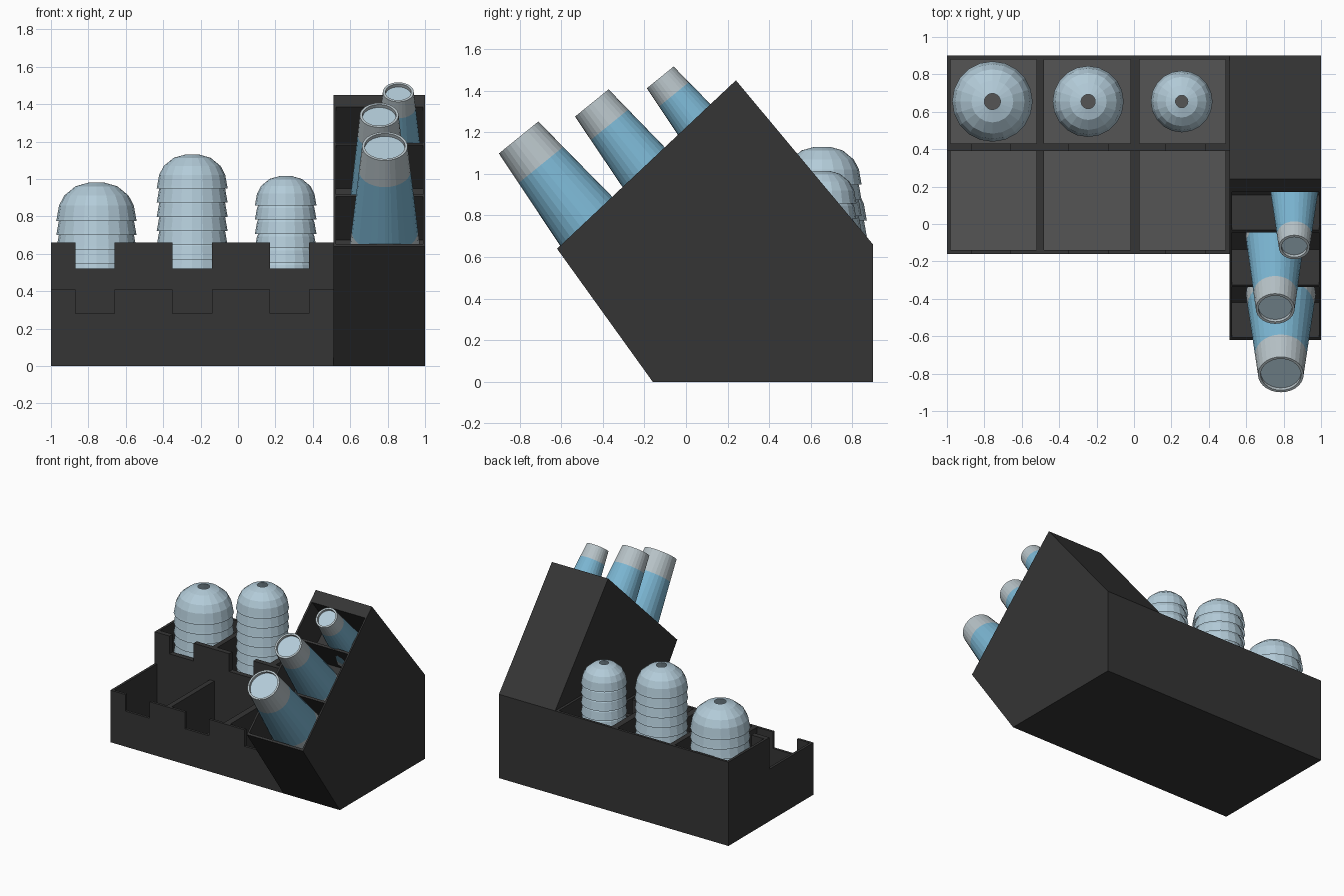
import bpy, bmesh, math
from mathutils import Vector, Matrix

if "Cube" in bpy.data.objects:
    bpy.data.objects.remove(bpy.data.objects["Cube"])


def material(name, rgb):
    m = bpy.data.materials.new(name)
    m.diffuse_color = (*rgb, 1)
    m.use_nodes = True
    m.node_tree.nodes["Principled BSDF"].inputs["Base Color"].default_value = m.diffuse_color
    return m


BLACK = material("black_plastic", (0.035, 0.035, 0.035))
GREY = material("grey_floor", (0.09, 0.09, 0.09))
LID = material("pale_blue_lid", (0.45, 0.60, 0.69))
BLUE = material("blue_band", (0.20, 0.47, 0.65))
CLEAR = material("clear_grey_cup", (0.48, 0.55, 0.58))


def finish(bm, name, mats, recalc=True):
    if recalc:
        bmesh.ops.recalc_face_normals(bm, faces=bm.faces)
    me = bpy.data.meshes.new(name)
    bm.to_mesh(me)
    bm.free()
    for m in mats:
        me.materials.append(m)
    ob = bpy.data.objects.new(name, me)
    bpy.context.collection.objects.link(ob)
    return ob


def prism(name, profile, axis, a, b, mat=BLACK):
    """Extrude a 2D profile from a to b: axis 'x' takes (y,z), 'y' takes (x,z)."""
    bm = bmesh.new()
    co = (lambda p, q: (a, p, q)) if axis == "x" else (lambda p, q: (p, a, q))
    face = bm.faces.new([bm.verts.new(co(p, q)) for p, q in profile])
    ext = bmesh.ops.extrude_face_region(bm, geom=[face])
    move = Vector((b - a, 0, 0)) if axis == "x" else Vector((0, b - a, 0))
    bmesh.ops.translate(bm, vec=move,
                        verts=[v for v in ext["geom"] if isinstance(v, bmesh.types.BMVert)])
    return finish(bm, name, [mat])


def rect(a, b, c, d):
    return [(a, c), (b, c), (b, d), (a, d)]


def lathe(bm, profile, seg, mat_ids, matrix):
    """Revolve (radius, height) points about z, then place with matrix."""
    rings = []
    for r, h in profile:
        n = 1 if r == 0 else seg
        rings.append([bm.verts.new(matrix @ Vector((r * math.cos(2 * math.pi * i / seg),
                                                   r * math.sin(2 * math.pi * i / seg), h)))
                      for i in range(n)])
    for k, (lo, hi) in enumerate(zip(rings, rings[1:])):
        for i in range(seg):
            j = (i + 1) % seg
            vs = []
            for v in (lo[i % len(lo)], lo[j % len(lo)], hi[j % len(hi)], hi[i % len(hi)]):
                if v not in vs:
                    vs.append(v)
            bm.faces.new(vs).material_index = mat_ids[k]


# ---- tray: floor, outer walls, dividers
NOTCHES = [(-0.87, -0.66), (-0.35, -0.14), (0.17, 0.38)]


def notched_wall(name, y0, y1, top, depth):
    p = [(-0.99, 0.01), (-0.99, top)]
    for a, b in NOTCHES:
        p += [(a, top), (a, top - depth), (b, top - depth), (b, top)]
    p += [(0.50, top), (0.50, 0.01)]
    # stretch ends to meet the outer sides
    p = [(-1.0 if x == -0.99 else 0.51 if x == 0.50 else x, 0 if z == 0.01 else z) for x, z in p]
    prism(name, p, "y", y0, y1)


notched_wall("tray_front_wall", -0.16, -0.14, 0.41, 0.13)
notched_wall("tray_middle_wall", 0.39, 0.43, 0.66, 0.14)
prism("tray_back_wall", rect(-1, 0.51, 0, 0.66), "y", 0.88, 0.90)
prism("tray_base", rect(-1, 0.51, 0, 0.02), "y", -0.16, 0.90)
for i, (a, b) in enumerate([(-1, -0.98), (-0.52, -0.48), (-0.02, 0.03), (0.49, 0.51)]):
    prism(f"tray_divider_front_{i}", rect(-0.14, 0.39, 0.02, 0.41), "x", a, b)
    prism(f"tray_divider_back_{i}", rect(0.43, 0.88, 0.02, 0.66), "x", a, b)
for i, (a, b) in enumerate([(-0.98, -0.52), (-0.48, -0.02), (0.03, 0.49)]):
    for j, (c, d) in enumerate([(-0.14, 0.39), (0.43, 0.88)]):
        prism(f"tray_floor_{i}_{j}", rect(c, d, 0.02, 0.026), "x", a, b, GREY)

# ---- tilted cup holder: two side panels and a body with three pockets
F, T = Vector((-0.62, 0.64)), Vector((0.24, 1.45))
DOWN = Vector((0.63, -0.777))
OUTLINE = [(0.24, 1.45), (0.90, 0.66), (0.90, 0), (-0.16, 0), (-0.62, 0.64)]
prism("holder_left_side", OUTLINE, "x", 0.51, 0.525)
prism("holder_right_side", OUTLINE, "x", 0.988, 1.0)


def on_slope(y):
    return F.lerp(T, (y - F.x) / (T.x - F.x))


comb = list(OUTLINE)
for y0, y1 in [(-0.608, -0.337), (-0.325, -0.045), (-0.033, 0.17)]:
    a, b = on_slope(y0), on_slope(y1)
    comb += [tuple(a), tuple(a + DOWN * 0.30), tuple(b + DOWN * 0.30), tuple(b)]
prism("holder_body", comb, "x", 0.525, 0.988)

# ---- upside-down tapered cups leaning out of the holder
# name, tip centre, tip radius, end of clear tip, end of blue band, length, end radius
CUPS = [("large_cup", (0.785, -0.805, 1.175), 0.122, 0.17, 0.585, 0.68, 0.187),
        ("medium_cup", (0.755, -0.453, 1.341), 0.104, 0.135, 0.56, 0.62, 0.159),
        ("small_cup", (0.857, -0.124, 1.464), 0.083, 0.105, 0.46, 0.52, 0.132)]
turn = Vector((0, 0, 1)).rotation_difference(Vector((0, DOWN.x, DOWN.y))).to_matrix().to_4x4()
for name, tip, r, g, b, length, r2 in CUPS:
    def rad(t):
        return r + (r2 - r) * t / length
    prof = [(0, 0.02), (r - 0.014, 0.02), (r - 0.014, 0), (r, 0),
            (rad(g), g), (rad(b), b), (r2, length), (0, length)]
    bm = bmesh.new()
    lathe(bm, prof, 28, [0, 1, 1, 1, 2, 1, 1], Matrix.Translation(tip) @ turn)
    finish(bm, name, [LID, CLEAR, BLUE])

# ---- stacks of nested dome lids with a drinking hole
DOME = [(1.0, 0.0), (0.985, 0.07), (0.93, 0.38), (0.80, 0.63), (0.52, 0.86), (0.20, 0.95)]
STACKS = [("large_lids", -0.757, 0.215, 0.98), ("medium_lids", -0.245, 0.19, 1.13),
          ("small_lids", 0.255, 0.165, 1.015)]
for name, x, r, top in STACKS:
    bm = bmesh.new()
    z = top - 0.95 * r
    while z > 0.03:
        lathe(bm, [(r * p, r * q) for p, q in DOME], 20, [0] * 5,
              Matrix.Translation((x, 0.655, z)))
        z -= 0.076
    finish(bm, name, [LID], recalc=False)
